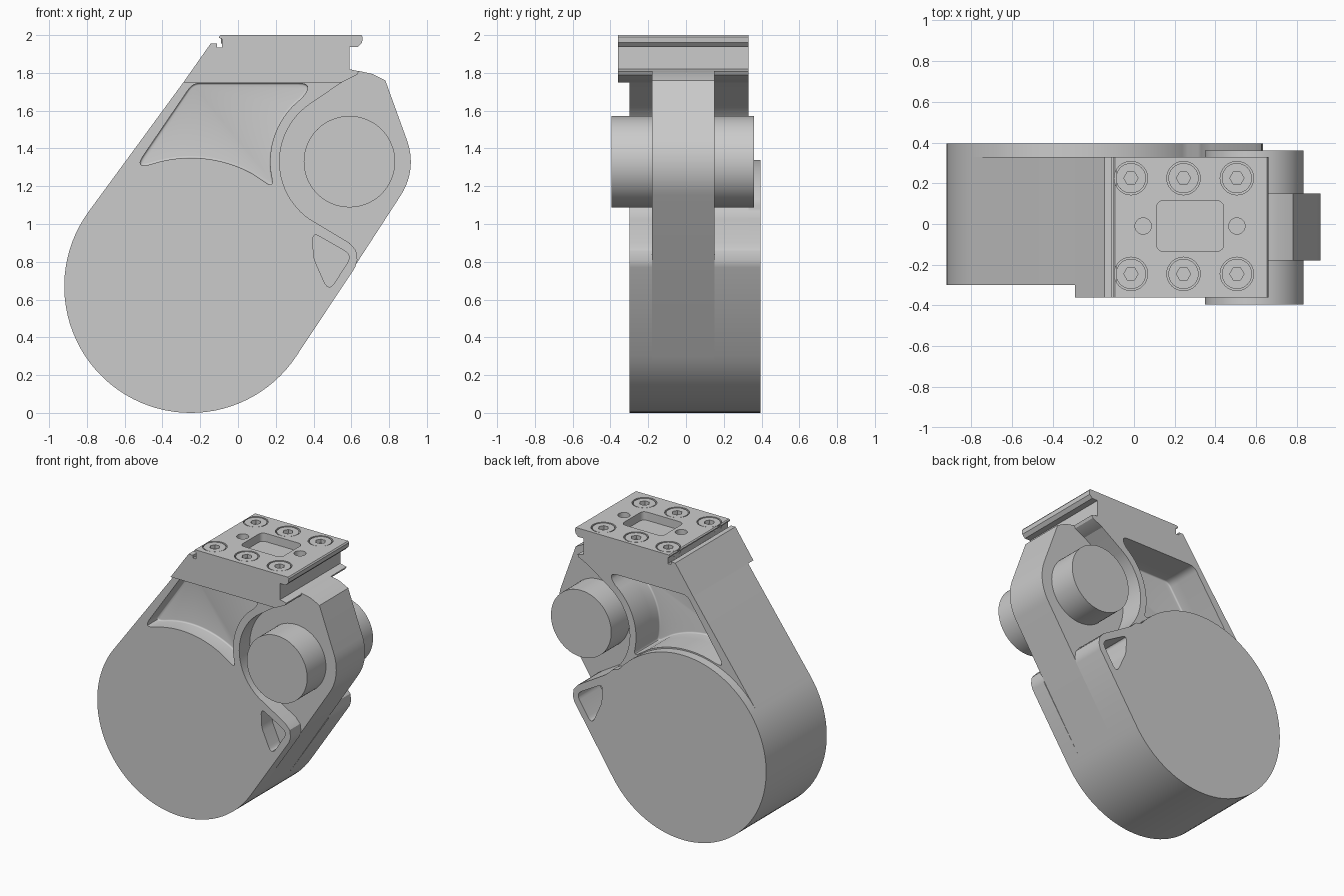
import bpy, bmesh
from math import cos, sin, radians, pi

if "Cube" in bpy.data.objects:
    bpy.data.objects.remove(bpy.data.objects["Cube"])


def arc(cx, cz, r, a0, a1, n):
    return [(cx + r * cos(radians(a0 + (a1 - a0) * i / n)),
             cz + r * sin(radians(a0 + (a1 - a0) * i / n))) for i in range(n + 1)]


def rounded(pts, n=6):
    """Points with a third value get their corner rounded by that cut distance."""
    out = []
    for i, p in enumerate(pts):
        if len(p) == 2:
            out.append(p)
            continue
        ends = []
        for q in (pts[i - 1], pts[(i + 1) % len(pts)]):
            dx, dz = q[0] - p[0], q[1] - p[1]
            k = p[2] / (dx * dx + dz * dz) ** 0.5
            ends.append((p[0] + dx * k, p[1] + dz * k))
        a, b = ends
        for j in range(n + 1):
            t = j / n
            out.append(tuple((1 - t) ** 2 * a[m] + 2 * t * (1 - t) * p[m] + t * t * b[m] for m in (0, 1)))
    return out


def prism(name, pts, lo, hi, axis='y', floor=None, fillet=0.0):
    """Extrude a profile along y or z; optionally fillet the edge loop at 'floor'."""
    place = (lambda p, d: (p[0], d, p[1])) if axis == 'y' else (lambda p, d: (p[0], p[1], d))
    bm = bmesh.new()
    a = [bm.verts.new(place(p, lo)) for p in pts]
    b = [bm.verts.new(place(p, hi)) for p in pts]
    bm.faces.new(a)
    bm.faces.new(b)
    for i in range(len(pts)):
        j = (i + 1) % len(pts)
        bm.faces.new((a[i], a[j], b[j], b[i]))
    bmesh.ops.recalc_face_normals(bm, faces=bm.faces[:])
    if fillet:
        edges = [e for e in bm.edges if all(abs(v.co.y - floor) < 1e-5 for v in e.verts)]
        bmesh.ops.bevel(bm, geom=edges, offset=fillet, segments=4, profile=0.5,
                        affect='EDGES', clamp_overlap=True)
    me = bpy.data.meshes.new(name)
    bm.to_mesh(me)
    bm.free()
    ob = bpy.data.objects.new(name, me)
    bpy.context.collection.objects.link(ob)
    return ob


def circle(x, z, r, n=32, off=0):
    return [(x + r * cos(2 * pi * i / n + off), z + r * sin(2 * pi * i / n + off)) for i in range(n)]


def cut(target, cutter):
    cutter.hide_render = True
    m = target.modifiers.new("cut", 'BOOLEAN')
    m.operation, m.solver, m.object = 'DIFFERENCE', 'EXACT', cutter
    bpy.context.view_layer.objects.active = target
    bpy.ops.object.modifier_apply(modifier=m.name)


def drop(*obs):
    for o in obs:
        bpy.data.objects.remove(o, do_unlink=True)


DRUM, PIN = (-0.25, 0.67), (0.59, 1.33)
drum_arc = arc(*DRUM, 0.67, 144, 326.6, 48)
ear = [(0.62, 0.77), (0.632, 0.81), (0.625, 0.86), (0.59, 0.90)]

# central arm: full silhouette around drum and pin
core = prism("central_arm", drum_arc + arc(*PIN, 0.325, -33.4, 20, 10)
             + [(0.78, 1.76), (0.71, 1.795), (0.64, 1.81), (0.59, 1.81), (0.55, 1.75), (-0.289, 1.75)],
             -0.18, 0.15)

# side cheeks, cleared around the pin
cheek = drum_arc + ear + arc(*PIN, 0.37, 235, 125, 24) + [(0.55, 1.75), (-0.289, 1.75)]
front = prism("front_cheek", cheek, -0.30, -0.18)
back = prism("back_cheek", cheek, 0.15, 0.33)

# raised disc with ear on the back
disc = prism("back_disc", drum_arc + ear + arc(*PIN, 0.37, 235, 222, 4)
             + arc(*DRUM, 0.67, 40, 143, 30), 0.33, 0.395)

# filleted pockets in both cheeks
pocket = rounded([(-0.24, 1.745, 0.04), (-0.55, 1.29, 0.09)] + arc(*DRUM, 0.68, 108, 62, 16)
                 + [(0.19, 1.19, 0.05)] + arc(*PIN, 0.42, 192, 127, 14) + [(0.40, 1.745, 0.08)])
fp = prism("front_pocket_cutter", pocket, -0.5, -0.181, floor=-0.181, fillet=0.03)
bp = prism("back_pocket_cutter", pocket, 0.06, 0.6, floor=0.06, fillet=0.03)
cut(front, fp)
cut(back, bp)
cut(core, bp)

# triangular ear recess
tri = rounded([(0.395, 0.955, 0.04), (0.605, 0.835, 0.05), (0.48, 0.64, 0.06), (0.40, 0.82, 0.03)])
tc = prism("ear_recess_cutter", tri, -0.6, 0.6)
for ob in (front, back, disc):
    cut(ob, tc)
drop(fp, bp, tc)

# pivot pin
pin = prism("pivot_pin", circle(*PIN, 0.242, 64), -0.395, 0.36)

# mounting block with lip and groove
block = prism("mounting_block", [
    (-0.289, 1.75), (-0.145, 1.955), (-0.11, 1.955), (-0.11, 1.935), (-0.085, 1.935), (-0.085, 1.98),
    (-0.10, 1.985), (-0.10, 1.993), (-0.093, 2.0), (0.653, 2.0), (0.66, 1.99), (0.657, 1.96),
    (0.635, 1.937), (0.59, 1.937), (0.59, 1.82), (0.64, 1.808), (0.63, 1.79), (0.55, 1.75)], -0.36, 0.33)

# central window, dowel holes and bolt counterbores
window = rounded([(0.11, -0.135, 0.04), (0.44, -0.135, 0.04), (0.44, 0.115, 0.04), (0.11, 0.115, 0.04)])
bolts = [(x, y) for x in (-0.015, 0.243, 0.505) for y in (-0.245, 0.225)]
cutters = [prism("window_cutter", window, 1.94, 2.1, 'z')]
cutters += [prism("dowel_cutter", circle(x, -0.01, 0.04), 1.94, 2.1, 'z') for x in (0.045, 0.505)]
cutters += [prism("bolt_cutter", circle(x, y, 0.082), 1.96, 2.1, 'z') for x, y in bolts]
for c in cutters:
    cut(block, c)
drop(*cutters)

# bolt heads with hex sockets
heads = []
for x, y in bolts:
    head = prism("bolt_head", circle(x, y, 0.074), 1.955, 1.997, 'z')
    hexc = prism("hex_cutter", circle(x, y, 0.035, 6), 1.97, 2.1, 'z')
    cut(head, hexc)
    drop(hexc)
    heads.append(head)

# smooth curved walls, keep sharp edges
bpy.ops.object.select_all(action='DESELECT')
for ob in [core, front, back, disc, pin, block] + heads:
    ob.select_set(True)
    bpy.context.view_layer.objects.active = ob
bpy.ops.object.shade_smooth_by_angle(angle=radians(30))
